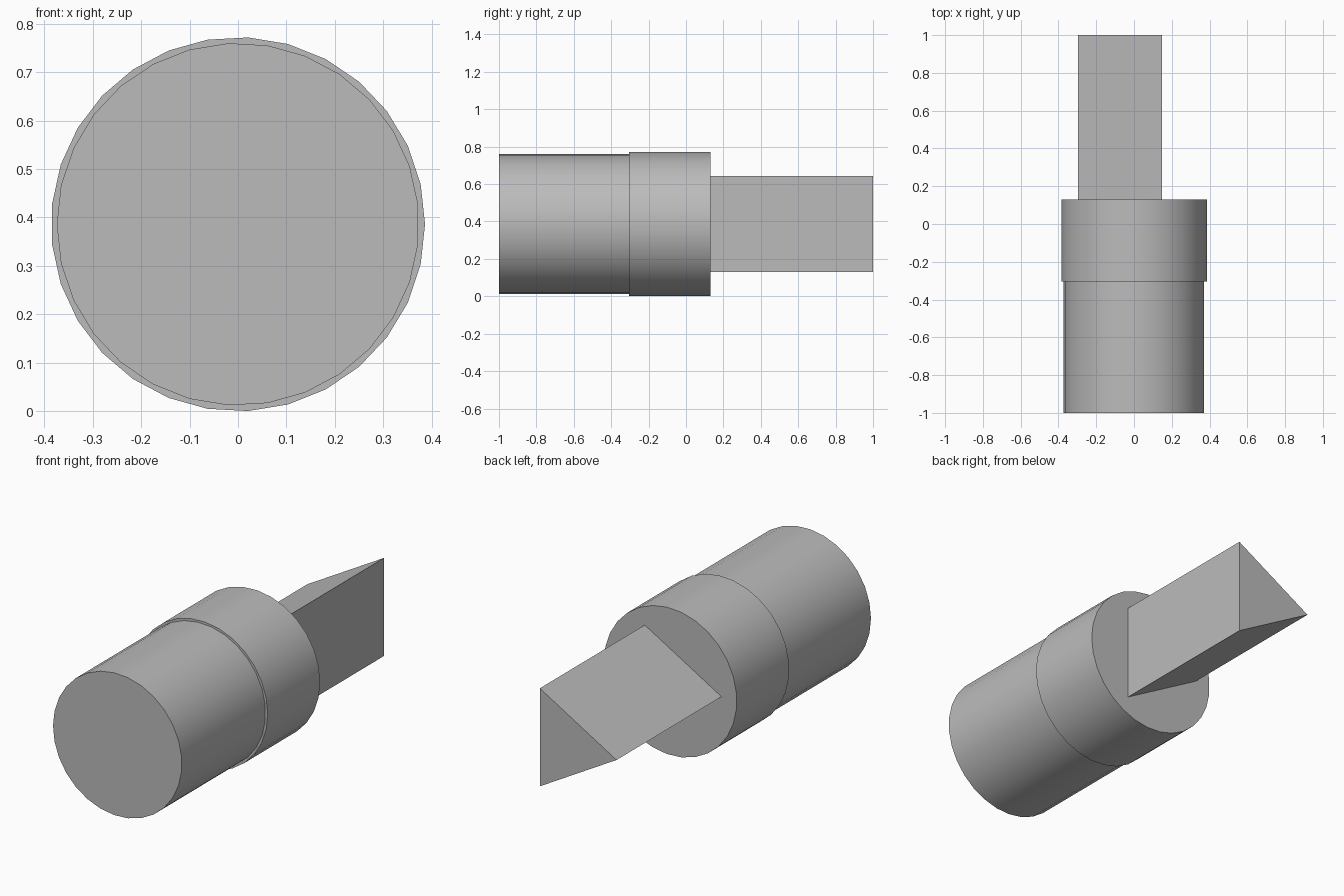
import bpy
import math
from mathutils import Matrix

cube = bpy.data.objects.get("Cube")
if cube:
    bpy.data.objects.remove(cube, do_unlink=True)

AXIS_Z = 0.386

grey = bpy.data.materials.new("plain grey")
grey.use_nodes = True
colour = (0.5, 0.5, 0.5, 1)
grey.diffuse_color = colour
grey.node_tree.nodes["Principled BSDF"].inputs["Base Color"].default_value = colour


def rod(name, sides, radius, y0, y1, turn, smooth):
    """Solid prism along y; turn is the angle of its first corner from +x."""
    bpy.ops.mesh.primitive_cylinder_add(vertices=sides, radius=radius, depth=y1 - y0)
    obj = bpy.context.object
    obj.name = name
    # The primitive's first corner is at +y; bring it to +x, then lay the rod along y
    spin = Matrix.Rotation(-math.pi / 2 - turn, 4, "Z")
    lay = Matrix.Rotation(math.pi / 2, 4, "X")
    move = Matrix.Translation((0, (y0 + y1) / 2, AXIS_Z))
    obj.data.transform(move @ lay @ spin)
    obj.data.materials.append(grey)
    if smooth:
        bpy.ops.object.shade_smooth_by_angle(angle=math.radians(30))
    return obj


# Round body, wider collar behind it, three-sided shaft at the back
rod("body", 29, 0.374, -1.0, -0.305, math.pi, True)
rod("collar", 29, 0.386, -0.305, 0.13, 0, True)
rod("shaft", 3, 0.297, 0.13, 1.0, math.pi, False)
